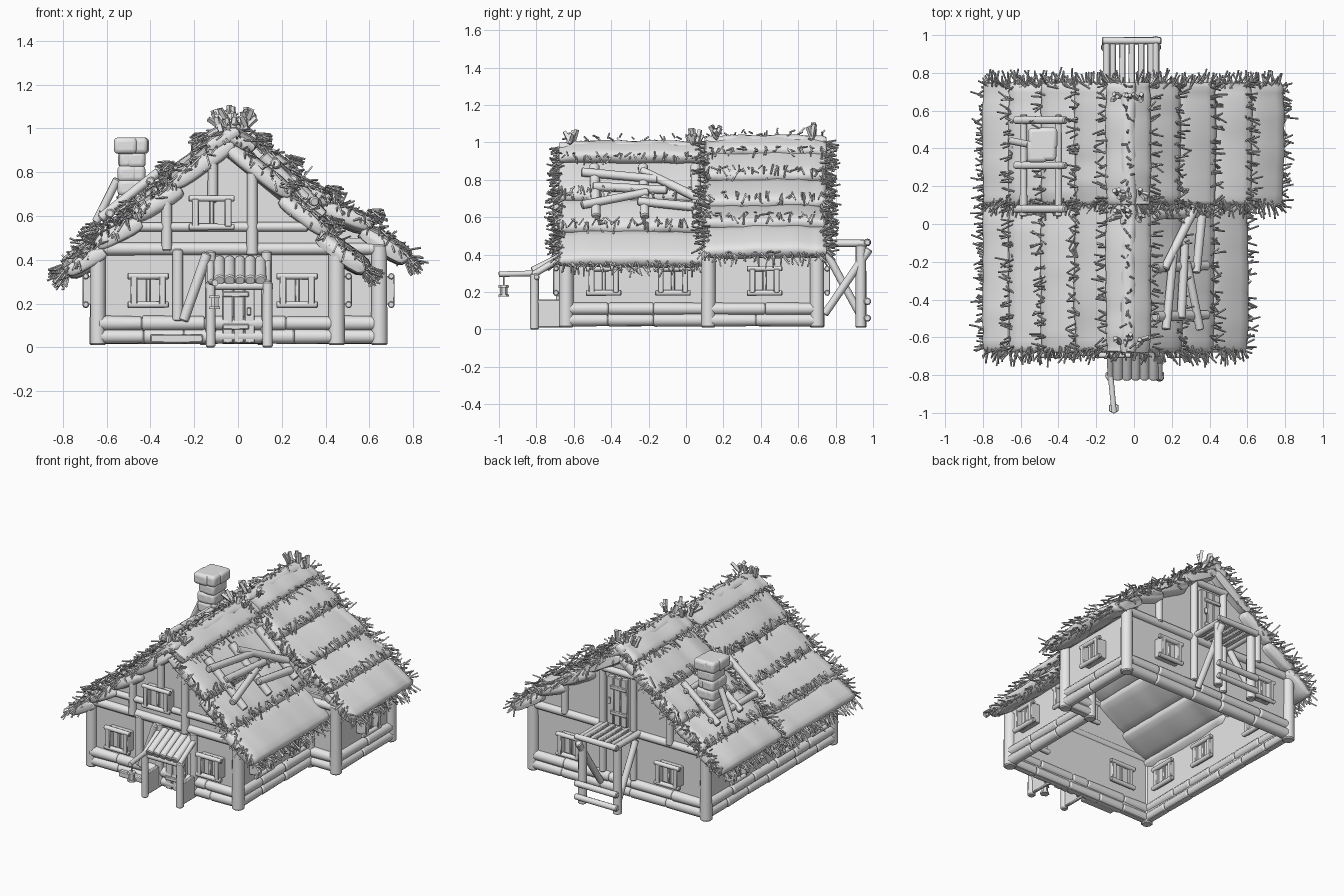
import bpy, bmesh, math, random
from mathutils import Vector, Matrix

random.seed(4)
if "Cube" in bpy.data.objects:
    bpy.data.objects.remove(bpy.data.objects["Cube"], do_unlink=True)

grey = bpy.data.materials.new("light_grey")
grey.use_nodes = True
grey.diffuse_color = (0.8, 0.8, 0.8, 1)
grey.node_tree.nodes["Principled BSDF"].inputs["Base Color"].default_value = (0.8, 0.8, 0.8, 1)
UP = Vector((0, 0, 1))


def finish(name, bm, bevel=0, segments=1, angle=40):
    bmesh.ops.recalc_face_normals(bm, faces=bm.faces)
    mesh = bpy.data.meshes.new(name)
    bm.to_mesh(mesh)
    bm.free()
    mesh.materials.append(grey)
    obj = bpy.data.objects.new(name, mesh)
    bpy.context.scene.collection.objects.link(obj)
    bpy.ops.object.select_all(action='DESELECT')
    obj.select_set(True)
    bpy.context.view_layer.objects.active = obj
    bpy.ops.object.shade_smooth_by_angle(angle=math.radians(angle))
    if bevel:
        mod = obj.modifiers.new("bevel", 'BEVEL')
        mod.width, mod.segments = bevel, segments
        mod.limit_method, mod.angle_limit = 'ANGLE', math.radians(60)


def log(bm, a, b, r=.03, sides=10):
    a, b = Vector(a), Vector(b)
    d = b - a
    place = Matrix.Translation((a + b) / 2) @ d.to_track_quat('Z', 'Y').to_matrix().to_4x4()
    bmesh.ops.create_cone(bm, cap_ends=True, segments=sides, depth=d.length, matrix=place,
                          radius1=r * random.uniform(.94, 1.06), radius2=r * random.uniform(.9, 1))


def box(bm, a, b):
    a, b = Vector(a), Vector(b)
    size = [abs(c) for c in b - a]
    bmesh.ops.create_cube(bm, size=1, matrix=Matrix.Translation((a + b) / 2) @ Matrix.Diagonal((*size, 1)))


def gable(bm, outline, y, depth):
    face = bm.faces.new([bm.verts.new((x, y, z)) for x, z in outline])
    new = bmesh.ops.extrude_face_region(bm, geom=[face])["geom"]
    bmesh.ops.translate(bm, vec=(0, depth, 0), verts=[v for v in new if isinstance(v, bmesh.types.BMVert)])


def tuft(bm, pos, direction, count, length, spread=.6, r=.005):
    for _ in range(count):
        d = direction + Vector([random.uniform(-spread, spread) for _ in range(3)])
        start = pos + Vector([random.uniform(-.015, .015) for _ in range(3)])
        log(bm, start, start + d.normalized() * length * random.uniform(.6, 1.1), r, 4)


def slope(p, q):
    """Start, end, unit direction and upward normal of one roof run."""
    a, b = Vector((p[0], 0, p[1])), Vector((q[0], 0, q[1]))
    d = (b - a).normalized()
    n = Vector((-d.z, 0, d.x))
    return a, b, d, n if n.z > 0 else -n


def thatch(bm, p, q, y0, y1, thick=.1, tilt=.02):
    """One pillowy layer of thatch lofted along y."""
    a, b, d, n = slope(p, q)
    centre, half = (a + b) / 2 - n * thick / 2, (b - a) * .56
    rings, steps, count = [], 16, 14
    for i in range(steps + 1):
        t = math.pi * i / steps
        puff = max(.4, math.sin(t) ** .25)
        y = y0 + (y1 - y0) * (1 - math.cos(t)) / 2
        sag = n * random.uniform(-.007, .007)
        ring = []
        for k in range(count):
            c, s = math.cos(k * math.tau / count), math.sin(k * math.tau / count)
            u, v = math.copysign(abs(c) ** .5, c), math.copysign(abs(s) ** .6, s)
            at = centre + half * u * (.88 + .12 * puff) + n * (v * puff * thick / 2 + tilt * u) + sag
            ring.append(bm.verts.new((at.x, y, at.z)))
        rings.append(ring)
    for r, s in zip(rings, rings[1:]):
        for k in range(count):
            bm.faces.new((r[k], r[k - 1], s[k - 1], s[k]))
    bm.faces.new(rings[0])
    bm.faces.new(rings[-1])


def height(profile, x):
    for p, q in zip(profile, profile[1:]):
        if min(p[0], q[0]) <= x <= max(p[0], q[0]):
            return p[1] + (q[1] - p[1]) * (x - p[0]) / (q[0] - p[0])
    return profile[-1][1]


# Roof: four slopes, peaked ridge caps, straw tufts
front_left = [(-.08, .98), (-.31, .77), (-.49, .62), (-.66, .49), (-.80, .37)]
front_right = [(.01, .95), (.25, .72), (.42, .55), (.60, .38)]
back_left = [(-.08, 1.0), (-.31, .80), (-.49, .65), (-.66, .52), (-.80, .39)]
back_right = [(.02, 1.0), (.24, .83), (.43, .69), (.62, .58), (.79, .43)]
front_y, back_y = (-.68, .13), (.1, .75)
roof, straw = bmesh.new(), bmesh.new()
for profile, (y0, y1), rakes in ((front_left, front_y, [-1]), (front_right, front_y, [-1]),
                                 (back_left, back_y, [-1, 1]), (back_right, back_y, [-1, 1])):
    for i, (p, q) in enumerate(zip(profile, profile[1:])):
        thatch(roof, p, q, y0, y1)
        a, b, d, n = slope(p, q)
        eave = i == len(profile) - 2
        y = y0 + .02
        while y < y1:
            spot = b + Vector((0, y, 0)) + (n * -.03 if eave else n * .022 - d * .03)
            tuft(straw, spot, d, 4, .08 if eave else .07)
            y += .04 if eave else random.uniform(.045, .08)
        for side in rakes:
            for k in range(6):
                spot = a.lerp(b, k / 6) + Vector((0, y0 + .02 if side < 0 else y1 - .02, 0)) - n * .015
                tuft(straw, spot, Vector((0, side, 0)) + d * .4, 5, .085, .8)
for (y0, y1), top in ((front_y, 1.025), (back_y, 1.055)):
    for x, side in ((-.15, -1), (.09, 1)):
        thatch(roof, (-.03, top), (x, top - .09), y0, y1, .08, .01)
        y = y0 + .03
        while y < y1:
            tuft(straw, Vector((x, y, top - .09)), Vector((side, 0, -.5)), 3, .065)
            tuft(straw, Vector((-.03, y, top - .01)), Vector((side * .5, 0, .4)), 1, .04, .9)
            y += .06
    for y in (y0 + .06, y1 - .08):
        for x in (-.08, -.03, .03):
            tuft(straw, Vector((x, y, top - .03)), UP + Vector((x * 4, 0, 0)), 3, .075, .6, .014)
finish("thatched_roof", roof, angle=60)
finish("straw_tufts", straw)

# Thin wall panels, open underneath
L, RF, RB, F, M, B = -.64, .45, .645, -.64, .12, .70
walls = bmesh.new()
gable(walls, [(L, .02), (RF, .02), (RF, .46), (-.09, .9), (L, .46)], F, .02)
gable(walls, [(L, .02), (RB, .02), (RB, .48), (0, .95), (L, .48)], B, -.02)
box(walls, (L, F, .02), (L + .02, B, .48))
box(walls, (RF - .02, F, .02), (RF, M, .45))
box(walls, (RB - .02, M, .02), (RB, B, .48))
box(walls, (RF - .02, M, .02), (RB, M + .02, .5))
finish("wall_panels", walls)

# Corner posts, stacked sill logs and top beams
corners = [(L, F), (RF, F), (RF, M), (RB, M), (RB, B), (L, B)]
posts, sills, beams = bmesh.new(), bmesh.new(), bmesh.new()
for (x0, y0), (x1, y1) in zip(corners, corners[1:] + corners[:1]):
    log(posts, (x0, y0, .01), (x0, y0, .47), .038)
    a, b = Vector((x0, y0, 0)), Vector((x1, y1, 0))
    log(beams, a + UP * .45, b + UP * .45, .028)
    pieces = max(1, round((b - a).length / .24))
    for z in (.05, .11):
        cuts = [0] + [(k + random.uniform(-.25, .25)) / pieces for k in range(1, pieces)] + [1]
        for s, e in zip(cuts, cuts[1:]):
            log(sills, a.lerp(b, s) + UP * z, a.lerp(b, e) + UP * z, .034)
finish("corner_posts", posts, .007)
finish("sill_logs", sills, .01, 2)

# Gable timbers, front then back
for x, low, high in ((-.275, .12, .45), (-.125, .02, .44), (.13, .02, .44),
                     (-.325, .44, .74), (.065, .42, .80), (-.115, .66, .92)):
    log(beams, (x, F - .015, low), (x, F - .015, high), .026)
log(beams, (-.14, F - .03, .43), (-.25, F - .03, .12), .024)
log(beams, (-.5, F - .01, .55), (.32, F - .01, .55), .022)
for x, low, high in ((-.11, .14, .86), (.12, .14, .86), (-.38, .45, .66), (.40, .45, .66)):
    log(beams, (x, B + .015, low), (x, B + .015, high), .024)
log(beams, (-.13, B + .02, .84), (.14, B + .02, .84), .022)
finish("wall_timbers", beams, .006)

# Windows framed on both faces of the wall
frames = bmesh.new()


def window(centre, out, w=.13, h=.13):
    out, centre = Vector(out), Vector(centre)
    side = UP.cross(out)

    def at(u, d, v):
        return centre + side * u + out * d + UP * v
    box(frames, at(-w / 2, -.03, -h / 2), at(w / 2, .03, h / 2))
    for s in (-1, 1):
        for d in (.055, -.045):
            log(frames, at(-w / 2 - .03, d, s * h / 2), at(w / 2 + .03, d, s * h / 2), .015)
        box(frames, at(s * w / 2 - .016, -.05, -h / 2), at(s * w / 2 + .016, .07, h / 2))
    box(frames, at(-.01, -.04, -h / 2), at(.01, .05, h / 2))


for x in (-.41, .27):
    window((x, F, .26), (0, -1, 0))
window((-.12, F, .615), (0, -1, 0), .15)
for x in (-.39, .34):
    window((x, B, .26), (0, 1, 0))
for y in (-.44, -.07, .42):
    window((L, y, .26), (-1, 0, 0))
    window((RF if y < M else RB, y, .26), (1, 0, 0))
finish("windows", frames, .004)

# Plank doors with straps and handle
doors = bmesh.new()
for y, out, x0, z0, tall in ((F, -1, -.07, .02, .28), (B, 1, -.07, .48, .32)):
    for k in range(3):
        box(doors, (x0 + k * .05, y, z0), (x0 + k * .05 + .046, y + out * .03, z0 + tall))
    for z in (.22, .75):
        box(doors, (x0, y, z0 + tall * z), (x0 + .12, y + out * .04, z0 + tall * z + .025))
    log(doors, (x0 + .12, y + out * .045, z0 + tall * .45), (x0 + .12, y + out * .045, z0 + tall * .58), .01)
finish("doors", doors, .004)

# Front porch with sloping log awning
porch = bmesh.new()
for x in (-.125, .135):
    log(porch, (x, -.81, 0), (x, -.81, .30), .024)
    log(porch, (x, -.82, .29), (x, F, .40), .018)
    box(porch, (x - .012, -.80, .01), (x + .012, F, .16))
log(porch, (-.15, -.80, .28), (.16, -.80, .28), .018)
for k in range(5):
    log(porch, (-.085 + k * .047, -.82, .305), (-.085 + k * .047, F, .40), .027)
box(porch, (-.40, -.70, .02), (-.16, F, .06))
finish("front_porch", porch, .006)

# Lantern on its pole
lamp = bmesh.new()
log(lamp, (-.125, -.79, .30), (-.105, -1.0, .295), .016)
log(lamp, (-.107, -.975, .29), (-.107, -.975, .23), .004, 6)
for z in (.175, .225):
    log(lamp, (-.107, -.975, z), (-.107, -.975, z + .012), .028, 6)
log(lamp, (-.107, -.975, .18), (-.107, -.975, .23), .02, 6)
finish("lantern", lamp)

# Rear balcony on braced posts
deck = bmesh.new()
for x, top_y, foot_y in ((-.145, .74, .93), (.115, .98, .74)):
    log(deck, (x, .935, .01), (x, .935, .45), .029)
    log(deck, (x, B, .46), (x, .97, .46), .02)
    log(deck, (x, top_y, .43), (x, foot_y, .08), .021)
for z in (.06, .15, .465):
    log(deck, (-.17, .97, z), (.145, .97, z), .02)
for k in range(5):
    box(deck, (-.13 + k * .05, B, .455), (-.095 + k * .05, .97, .475))
finish("rear_balcony", deck, .005)

# Lumpy stone chimney
chimney = bmesh.new()
for layer in range(7):
    z, reach = .5 + layer * .064, .072 if layer == 6 else .058
    for sx in (-1, 1):
        for sy in (-1, 1):
            grow = random.uniform(0, .01)
            box(chimney, (-.485 - sx * .025, .42 - sy * .025, z),
                (-.485 + sx * (reach + grow), .42 + sy * (reach + grow + .012), z + .075))
finish("chimney", chimney, .02, 3, 60)

# Timber frame around the chimney and roof repair planks
repairs = bmesh.new()


def rafter(profile, start, end, lift, r):
    """Timber between two (x, y) spots lying on a roof slope."""
    log(repairs, *[(x, y, height(profile, x) + lift) for x, y in (start, end)], r)


for x in (-.585, -.40):
    rafter(back_left, (x, .04), (x, .58), .035, .02)
for y in (.08, .31, .55):
    rafter(back_left, (-.63, y), (-.36, y), .045, .022)
log(repairs, (-.65, .44, .57), (-.55, .42, .77), .02)
for y in (-.49, -.23, .05):
    rafter(front_right, (.11, y), (.39, y + .01), .02, .027)
for start, end in (((.32, .08), (.16, -.24)), ((.17, -.56), (.21, -.15)),
                   ((.35, -.56), (.28, -.2)), ((.36, .05), (.33, -.26)), ((.25, -.5), (.27, -.1))):
    rafter(front_right, start, end, .045, .024)
finish("roof_repair_timbers", repairs, .006)
